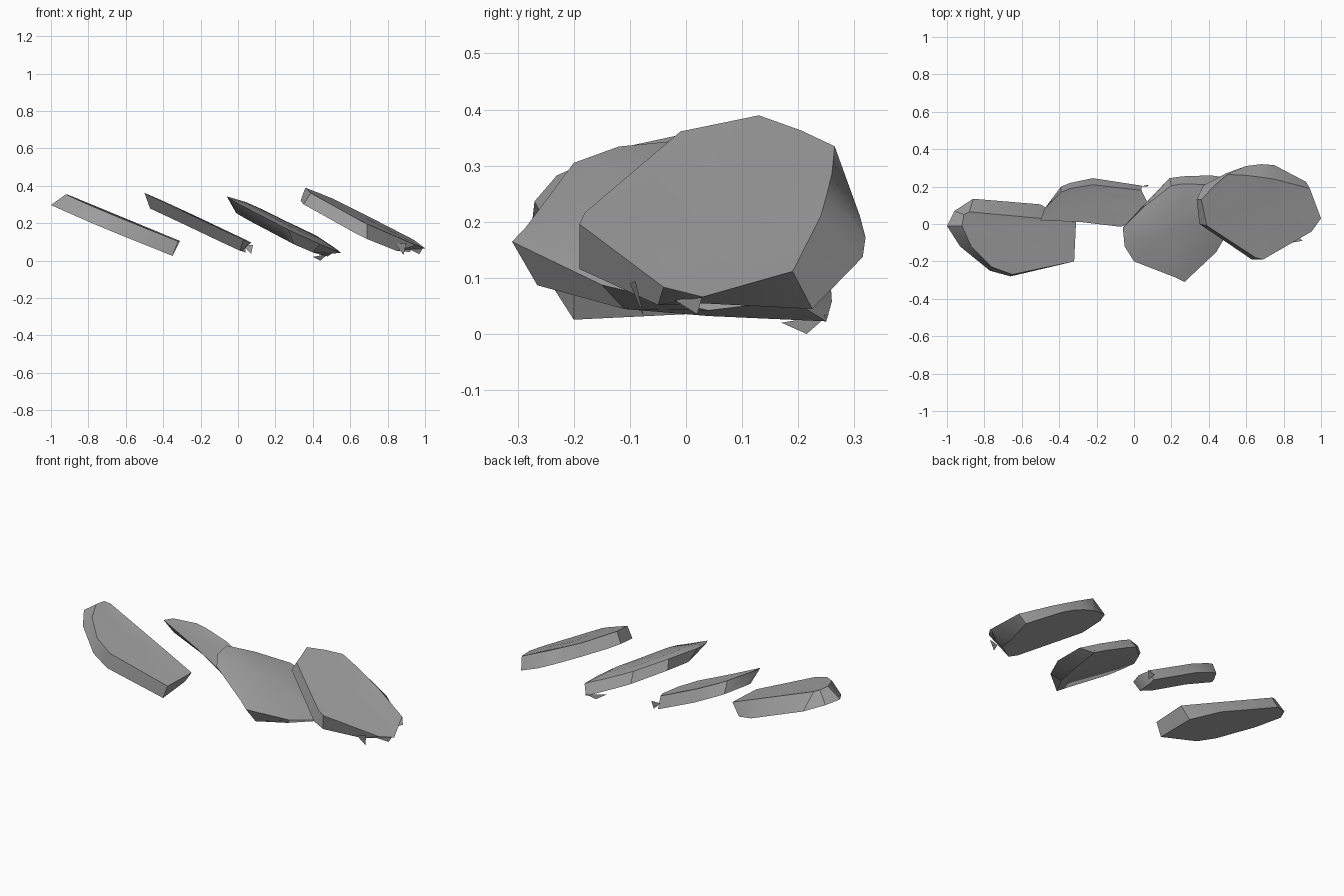
import bpy
import bmesh
import math
import random
from mathutils import Vector

random.seed(4)

if "Cube" in bpy.data.objects:
    bpy.data.objects.remove(bpy.data.objects["Cube"], do_unlink=True)

# One stone colour for everything
STONE = (0.36, 0.36, 0.36, 1.0)
stone = bpy.data.materials.new("grey_stone")
stone.use_nodes = True
stone.diffuse_color = STONE
stone.node_tree.nodes["Principled BSDF"].inputs["Base Color"].default_value = STONE


def make_object(name, bm):
    mesh = bpy.data.meshes.new(name)
    bm.to_mesh(mesh)
    bm.free()
    mesh.materials.append(stone)
    obj = bpy.data.objects.new(name, mesh)
    bpy.context.collection.objects.link(obj)
    return obj


def bridge(bm, ring_a, ring_b):
    count = len(ring_a)
    for i in range(count):
        j = (i + 1) % count
        bm.faces.new((ring_a[i], ring_a[j], ring_b[j], ring_b[i]))


def slab(name, outline, height, slope_x, slope_y, thickness, crown=0):
    """Tilted stone: points are the top rim (x, y) and its shift to the base (dx, dy)."""
    count = len(outline)
    rim_points = [Vector(p[:2]) for p in outline]
    base_points = [Vector(p[:2]) + Vector(p[2:]) for p in outline]
    centre = sum(rim_points, Vector((0, 0))) / count
    bm = bmesh.new()

    def ring(points, rise, wear=0):
        return [bm.verts.new((p.x, p.y, height + slope_x * p.x + slope_y * p.y
                              + rise - random.uniform(0, wear))) for p in points]

    # Worn top face, rim and flat underside
    inner = ring([centre.lerp(p, 0.65) for p in rim_points], crown, 0.006)
    rim = ring(rim_points, 0)
    base = ring(base_points, -thickness)
    middle = ring([centre], crown)[0]
    for i in range(count):
        bm.faces.new((inner[i], inner[(i + 1) % count], middle))
    bridge(bm, rim, inner)
    bridge(bm, base, rim)
    bm.faces.new(base[::-1])
    bmesh.ops.recalc_face_normals(bm, faces=bm.faces[:])
    obj = make_object(name, bm)

    bpy.ops.object.select_all(action="DESELECT")
    obj.select_set(True)
    bpy.context.view_layer.objects.active = obj
    bpy.ops.object.shade_smooth_by_angle(angle=math.radians(35))


# Four stepping stones, from the -x end to the +x end
slab("first_stone",
     [(-.92, -.01, -.08, 0), (-.87, -.12, -.06, 0), (-.76, -.23, -.01, -.02),
      (-.65, -.27, -.01, -.01), (-.32, -.2, -.03, 0), (-.31, .01, -.05, .01),
      (-.5, .03, 0, .075), (-.88, .065, .02, .07), (-.91, .05, -.05, .02)],
     -.022, -.41, .03, .09)

slab("second_stone",
     [(-.5, .02, .03, .05), (-.28, .01, 0, .07), (-.07, -.015, -.02, .06),
      (.03, .03, -.02, .03), (.07, .12, -.05, .02), (.04, .18, 0, .025),
      (-.22, .21, 0, .035), (-.34, .19, 0, .03), (-.39, .17, 0, .03),
      (-.48, .08, .03, .03)],
     .126, -.47, .03, .07)

slab("third_stone",
     [(-.06, -.02, .05, .01), (-.05, -.12, .07, .05), (0, -.2, .07, .07),
      (.22, -.285, .04, .05), (.27, -.31, .03, .045), (.44, -.15, -.04, .04),
      (.55, .04, -.11, 0), (.53, .19, -.05, .06), (.41, .21, 0, .05),
      (.26, .215, 0, .04), (.2, .205, -.01, .04), (.05, .09, 0, .01)],
     .315, -.5, .05, .065, .022)

slab("fourth_stone",
     [(.36, .13, -.025, 0), (.39, -.01, -.04, .01), (.65, -.18, -.02, -.01),
      (.69, -.19, 0, 0), (.95, -.04, -.1, -.01), (1, .03, -.14, 0),
      (.94, .19, -.02, .035), (.75, .24, 0, .075), (.68, .25, 0, .07),
      (.6, .26, 0, .05), (.5, .265, -.01, .005), (.43, .205, -.06, 0)],
     .553, -.49, .1, .08)

# Loose broken chips hanging under the low ends
chips = bmesh.new()
for triangle in (
        ((.4, .17, .02), (.44, .215, 0), (.48, .255, .035)),
        ((.84, -.1, .09), (.9, -.09, .095), (.885, -.075, .03)),
        ((.92, -.02, .06), (.97, .02, .035), (.99, .03, .07)),
        ((.03, .2, .08), (.07, .2, .035), (.08, .21, .085))):
    chips.faces.new([chips.verts.new(p) for p in triangle])
make_object("broken_chips", chips)
